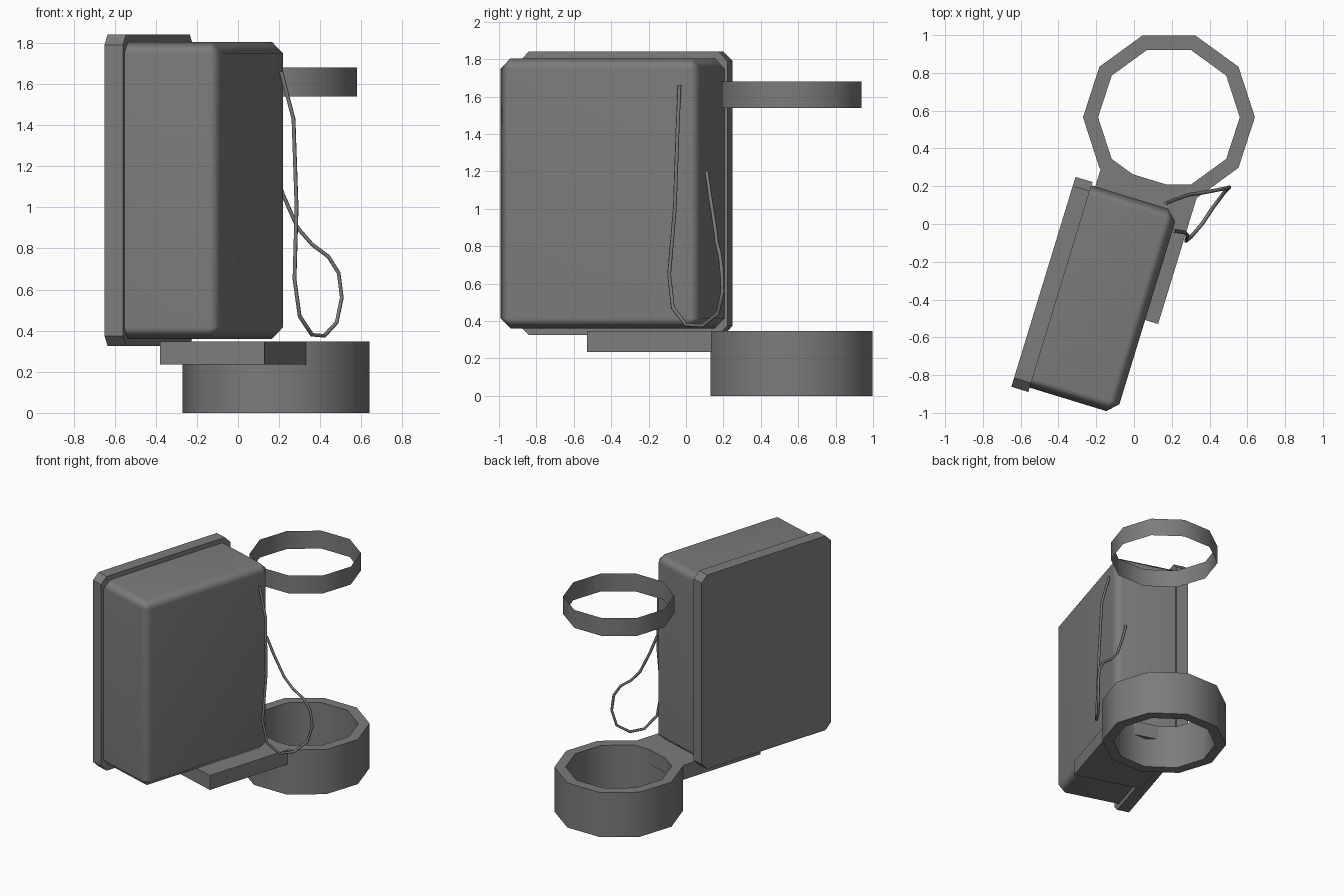
import bpy, bmesh
from math import radians, pi
from mathutils import Matrix, Vector

cube = bpy.data.objects.get("Cube")
if cube:
    bpy.data.objects.remove(cube, do_unlink=True)

GREY = (0.2, 0.2, 0.2, 1)
grey = bpy.data.materials.new("dark_grey")
grey.use_nodes = True
grey.diffuse_color = GREY
grey.node_tree.nodes["Principled BSDF"].inputs["Base Color"].default_value = GREY

# The case and its bracket share a turned frame: u runs to the back, v to the left
TURN = Matrix.Rotation(radians(-17), 4, 'Z')
RING_CENTRE = Vector((0.185, 0.565, 0))


def finish(name, bm, smooth_angle):
    bmesh.ops.recalc_face_normals(bm, faces=bm.faces)
    mesh = bpy.data.meshes.new(name)
    bm.to_mesh(mesh)
    bm.free()
    mesh.materials.append(grey)
    mesh.shade_smooth()
    mesh.set_sharp_from_angle(angle=radians(smooth_angle))
    obj = bpy.data.objects.new(name, mesh)
    bpy.context.collection.objects.link(obj)
    return obj


def turned_box(name, v, u, z, bevel=0, pick=None, smooth_angle=30):
    """Box given by (low, high) ranges; edges passing pick(edge) are chamfered."""
    bm = bmesh.new()
    bmesh.ops.create_cube(bm, size=1)
    for vert in bm.verts:
        vert.co = [lo + (c + 0.5) * (hi - lo) for c, (lo, hi) in zip(vert.co, (v, u, z))]
    if bevel:
        bmesh.ops.bevel(bm, geom=[e for e in bm.edges if pick(e)], offset=bevel,
                        segments=1, affect='EDGES', clamp_overlap=True)
    bm.transform(TURN)
    return finish(name, bm, smooth_angle)


def ring(name, profile, closed, sides=10):
    """Revolve a (radius, height) profile into a ten-sided ring."""
    bm = bmesh.new()
    verts = [bm.verts.new((r, 0, z)) for r, z in profile]
    pairs = list(zip(verts, verts[1:]))
    if closed:
        pairs.append((verts[-1], verts[0]))
    edges = [bm.edges.new(p) for p in pairs]
    bmesh.ops.spin(bm, geom=verts + edges, cent=(0, 0, 0), axis=(0, 0, 1),
                   angle=2 * pi, steps=sides, use_duplicate=False)
    bmesh.ops.remove_doubles(bm, verts=bm.verts, dist=0.0005)
    bm.transform(Matrix.Translation(RING_CENTRE))
    return finish(name, bm, 50)


def along_v(edge):
    a, b = (p.co for p in edge.verts)
    return abs(a.x - b.x) > 0.01


def not_on_inner_face(edge):
    return max(p.co.x for p in edge.verts) > 0


# Case: softened block fixed to a chamfered back plate
case = turned_box("case_body", (-0.276, 0.205), (-0.99, 0.13), (0.36, 1.805),
                  0.055, not_on_inner_face, 50)
case.modifiers.new("even_shading", 'WEIGHTED_NORMAL').keep_sharp = True
turned_box("case_plate", (-0.369, -0.275), (-1.014, 0.148), (0.325, 1.84), 0.05, along_v)

# Bracket under the case, reaching into the lower ring
turned_box("bracket", (-0.254, 0.277), (-0.469, 0.25), (0.235, 0.348))

# Heavy lower ring and thin upper band
ring("lower_ring", [(0.375, 0), (0.455, 0), (0.455, 0.348), (0.375, 0.348)], True)
ring("upper_band", [(0.393, 1.54), (0.393, 1.68)], False)

# Hanging cable loop
path = [(0.21, -0.035, 1.66), (0.27, -0.045, 1.43), (0.285, -0.06, 1.0),
        (0.275, -0.09, 0.65), (0.3, -0.07, 0.47), (0.36, 0, 0.38),
        (0.42, 0.09, 0.375), (0.48, 0.17, 0.44), (0.505, 0.195, 0.56),
        (0.49, 0.19, 0.68), (0.44, 0.18, 0.76), (0.36, 0.165, 0.82),
        (0.29, 0.155, 0.9), (0.22, 0.13, 1.06), (0.17, 0.11, 1.2)]
curve = bpy.data.curves.new("cable", 'CURVE')
curve.dimensions = '3D'
curve.bevel_depth = 0.01
curve.bevel_resolution = 1
curve.use_fill_caps = True
spline = curve.splines.new('POLY')
spline.points.add(len(path) - 1)
for point, co in zip(spline.points, path):
    point.co = (*co, 1)
spline.use_smooth = True
curve.materials.append(grey)
bpy.context.collection.objects.link(bpy.data.objects.new("cable", curve))
